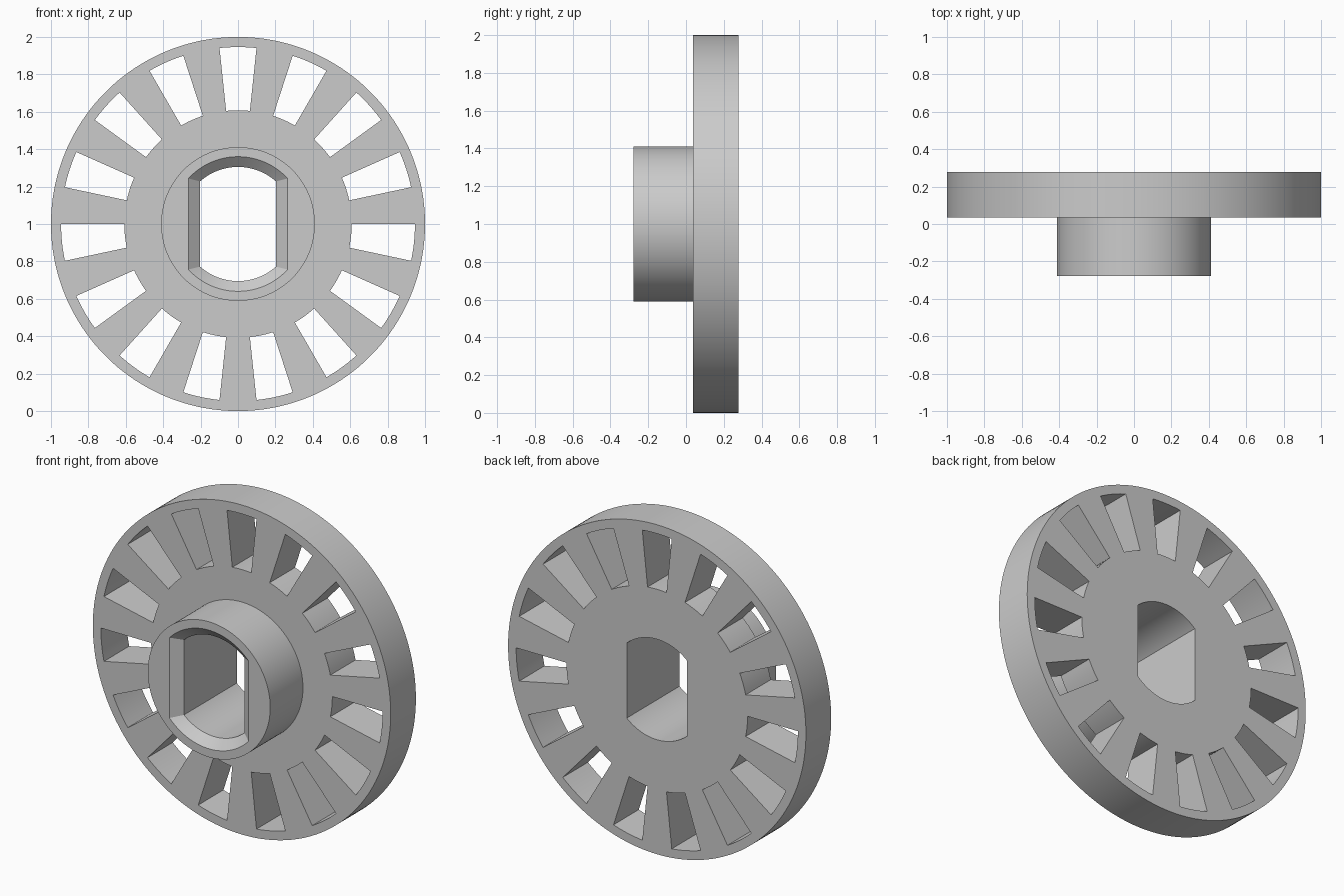
import bpy, bmesh
from math import sin, cos, acos, radians, degrees, tan

default = bpy.data.objects.get("Cube")
if default:
    bpy.data.objects.remove(default, do_unlink=True)

COLS = 180                       # angular columns, 2 degrees each
STEP = 360 / COLS
FRONT, MID, BACK = -0.278, 0.036, 0.278
CORNER = 48                      # column angle that carries the bore corners


def circle(r):
    return lambda a: (r * cos(radians(a)), r * sin(radians(a)))


def double_d(r, half):
    """Circle of radius r cut by flats at x = +-half."""
    corner = degrees(acos(half / r))
    top = half * tan(radians(corner))

    def point(a):
        sx = 1 if a < 90 or a > 270 else -1
        sz = 1 if a < 180 else -1
        q = a % 180
        q = min(q, 180 - q)
        if q <= CORNER:
            return sx * half, sz * top * q / CORNER
        t = radians(corner + (q - CORNER) * (90 - corner) / (90 - CORNER))
        return sx * r * cos(t), sz * r * sin(t)
    return point


def in_slot(col):
    """Fifteen slots, each taking half of its 24 degree pitch, one at the top."""
    return ((col % COLS + 0.5) * STEP - 84) % 24 < 12


bore = double_d(0.305, 0.203)
mouth = double_d(0.36, 0.265)
hub, slot_in, slot_out, rim = map(circle, (0.411, 0.608, 0.946, 1.0))

# Closed section, from the back of the bore round to the back face
section = [(bore, BACK), (bore, FRONT + 0.05), (mouth, FRONT), (hub, FRONT),
           (hub, MID), (slot_in, MID), (slot_out, MID), (rim, MID),
           (rim, BACK), (slot_out, BACK), (slot_in, BACK)]
F_IN, F_OUT, B_OUT, B_IN = 5, 6, 9, 10

bm = bmesh.new()
rings = []
for shape, y in section:
    pts = [shape(i * STEP) for i in range(COLS)]
    rings.append([bm.verts.new((x, y, z + 1)) for x, z in pts])

for i in range(COLS):
    j = (i + 1) % COLS
    # Faces round the section, left open at the slots
    for k, ring in enumerate(rings):
        if k in (F_IN, B_OUT) and in_slot(i):
            continue
        nxt = rings[(k + 1) % len(rings)]
        bm.faces.new((ring[i], ring[j], nxt[j], nxt[i]))
    # Inner and outer slot walls
    if in_slot(i):
        for f, b in ((F_IN, B_IN), (F_OUT, B_OUT)):
            bm.faces.new((rings[f][i], rings[f][j], rings[b][j], rings[b][i]))
    # Radial slot walls
    if in_slot(i) != in_slot(i - 1):
        bm.faces.new([rings[k][i] for k in (F_IN, F_OUT, B_OUT, B_IN)])

bmesh.ops.recalc_face_normals(bm, faces=bm.faces)
mesh = bpy.data.meshes.new("slotted_wheel")
bm.to_mesh(mesh)
bm.free()

# Plain grey material
grey = bpy.data.materials.new("plain_grey")
grey.use_nodes = True
colour = (0.6, 0.6, 0.6, 1)
grey.diffuse_color = colour
grey.node_tree.nodes["Principled BSDF"].inputs["Base Color"].default_value = colour
mesh.materials.append(grey)

wheel = bpy.data.objects.new("slotted_wheel", mesh)
bpy.context.collection.objects.link(wheel)
bpy.ops.object.select_all(action="DESELECT")
wheel.select_set(True)
bpy.context.view_layer.objects.active = wheel
bpy.ops.object.shade_smooth_by_angle(angle=radians(25))
